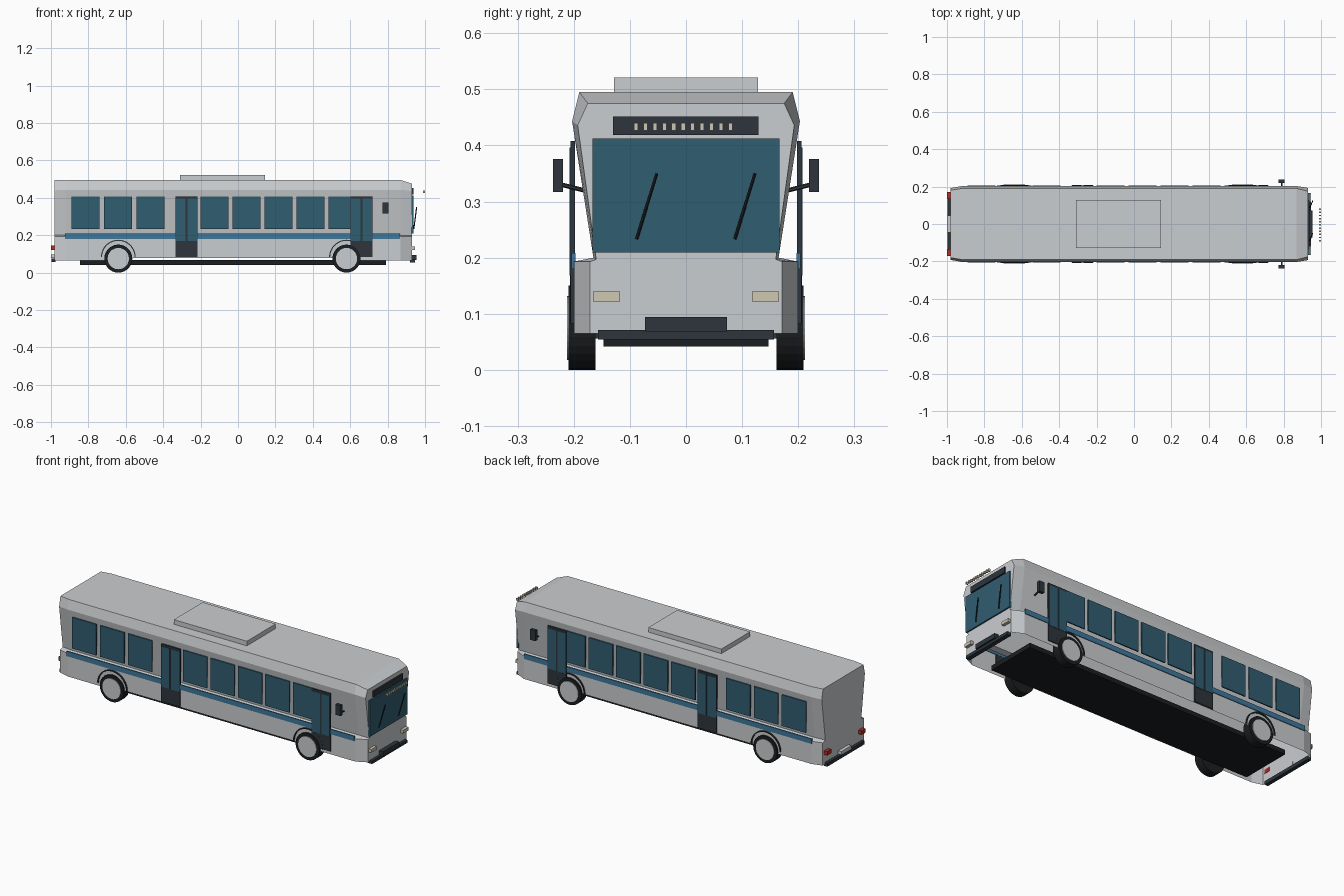
import bpy, bmesh, math
from mathutils import Vector

if "Cube" in bpy.data.objects:
    bpy.data.objects.remove(bpy.data.objects["Cube"])


def material(name, r, g, b):
    m = bpy.data.materials.new(name)
    m.diffuse_color = (r, g, b, 1)
    m.use_nodes = True
    m.node_tree.nodes["Principled BSDF"].inputs["Base Color"].default_value = m.diffuse_color
    return m


SILVER = material("silver paint", 0.59, 0.61, 0.63)
GLASS = material("tinted glass", 0.03, 0.11, 0.16)
BLUE = material("blue stripe", 0.05, 0.19, 0.33)
DARK = material("dark trim", 0.026, 0.036, 0.044)
TYRE = material("black rubber", 0.011, 0.013, 0.015)
CREAM = material("cream lamp", 0.62, 0.57, 0.45)
RED = material("red lamp", 0.45, 0.025, 0.015)


def finish(name, bm, mat):
    bmesh.ops.recalc_face_normals(bm, faces=bm.faces)
    mesh = bpy.data.meshes.new(name)
    bm.to_mesh(mesh)
    bm.free()
    mesh.materials.append(mat)
    ob = bpy.data.objects.new(name, mesh)
    bpy.context.collection.objects.link(ob)
    return ob


def box(name, x, y, z, mat):
    """Box from (min, max) ranges."""
    bm = bmesh.new()
    bmesh.ops.create_cube(bm, size=1)
    for v in bm.verts:
        v.co = [r[0] + (c + 0.5) * (r[1] - r[0]) for c, r in zip(v.co, (x, y, z))]
    return finish(name, bm, mat)


def side_box(name, x, y, z, mat):
    """The same box on both sides of the vehicle."""
    for s, label in ((-1, "right"), (1, "left")):
        box(f"{name}_{label}", x, sorted((s * y[0], s * y[1])), z, mat)


def rod(name, a, b, r, mat):
    a, b = Vector(a), Vector(b)
    bm = bmesh.new()
    bmesh.ops.create_cone(bm, cap_ends=True, segments=6, radius1=r, radius2=r, depth=(b - a).length)
    rot = (b - a).to_track_quat('Z', 'Y')
    for v in bm.verts:
        v.co = rot @ v.co + (a + b) / 2
    return finish(name, bm, mat)


def disc(name, x, z, r, y0, y1, mat, seg=28):
    """Cylinder lying along y."""
    ob = rod(name, (x, y0, z), (x, y1, z), r, mat)
    bm = bmesh.new()
    bmesh.ops.create_cone(bm, cap_ends=True, segments=seg, radius1=r, radius2=r, depth=abs(y1 - y0))
    for v in bm.verts:
        v.co = (x + v.co.x, (y0 + y1) / 2 + v.co.z, z + v.co.y)
    bmesh.ops.recalc_face_normals(bm, faces=bm.faces)
    bm.to_mesh(ob.data)
    bm.free()
    return ob


WHEELS = (-0.64, 0.58)
ARCH_Z, ARCH_R = 0.083, 0.088

# Body shell: half sections (y, z) lofted along x, narrowing at both ends
MID = [(0.2, 0.065), (0.2, 0.193), (0.165, 0.2), (0.203, 0.443), (0.19, 0.495)]
REAR = [(0.183, 0.065), (0.183, 0.193), (0.16, 0.2), (0.192, 0.44), (0.18, 0.495)]
NOSE = [(0.171, 0.065), (0.171, 0.193), (0.16, 0.197), (0.193, 0.436), (0.175, 0.475)]
bm = bmesh.new()
rings = []
for x, half in ((-0.98, REAR), (-0.92, MID), (0.87, MID), (0.93, NOSE)):
    loop = half + [(-y, z) for y, z in reversed(half)]
    rings.append([bm.verts.new((x, y, z)) for y, z in loop])
for a, b in zip(rings, rings[1:]):
    for i in range(len(a)):
        j = (i + 1) % len(a)
        bm.faces.new((a[i], a[j], b[j], b[i]))
bm.faces.new(rings[0])
bm.faces.new(rings[-1])
body = finish("body", bm, SILVER)

# Wheel wells and raised sill cut through the body
cutters = [disc("wheel_well_cutter", x, ARCH_Z, ARCH_R, -0.3, 0.3, DARK, 36) for x in WHEELS]
cutters.append(box("sill_cutter", (WHEELS[0], WHEELS[1]), (-0.3, 0.3), (0.0, 0.079), DARK))
bpy.context.view_layer.objects.active = body
for c in cutters:
    mod = body.modifiers.new("cut", 'BOOLEAN')
    mod.operation, mod.solver, mod.object = 'DIFFERENCE', 'EXACT', c
    bpy.ops.object.modifier_apply(modifier=mod.name)
    bpy.data.objects.remove(c)
body.data.materials.clear()
body.data.materials.append(SILVER)
body.data.materials.append(DARK)
bm = bmesh.new()
bm.from_mesh(body.data)
floor = []
for f in bm.faces:
    c = f.calc_center_median()
    f.material_index = 0
    if any(all(abs(math.hypot(v.co.x - x, v.co.z - ARCH_Z) - ARCH_R) < 0.002 for v in f.verts)
           for x in WHEELS):
        f.material_index = 1
    elif f.normal.z < -0.95 and c.z < 0.085:
        floor.append(f)
bmesh.ops.delete(bm, geom=floor, context='FACES')
bm.to_mesh(body.data)
bm.free()

# Underbody and roof unit
box("underbody", (-0.845, 0.79), (-0.147, 0.147), (0.042, 0.067), TYRE)
box("roof_unit", (-0.31, 0.145), (-0.128, 0.128), (0.49, 0.521), SILVER)

# Wheels, hubs and arch trims
for x, end in zip(WHEELS, ("rear", "front")):
    for s, label in ((-1, "right"), (1, "left")):
        disc(f"{end}_tyre_{label}", x, 0.075, 0.075, s * 0.161, s * 0.209, TYRE)
        disc(f"{end}_hub_{label}", x, 0.075, 0.057, s * 0.2, s * 0.212, SILVER)
        bm = bmesh.new()
        arcs = []
        for i in range(19):
            t = math.pi * i / 18
            arcs.append([bm.verts.new((x + r * math.cos(t), s * y, ARCH_Z + r * math.sin(t)))
                         for r, y in ((0.087, 0.196), (0.087, 0.207), (0.093, 0.207), (0.093, 0.196))])
        for a, b in zip(arcs, arcs[1:]):
            for i in range(4):
                bm.faces.new((a[i], a[i - 1], b[i - 1], b[i]))
        bm.faces.new(arcs[0])
        bm.faces.new(arcs[-1])
        finish(f"{end}_arch_trim_{label}", bm, DARK)

# Side windows and stripe
for i, x in enumerate((-0.89, -0.716, -0.543, -0.2, -0.029, 0.142, 0.313, 0.485)):
    side_box(f"side_window_{i}", (x, min(x + 0.15, 0.606)), (0.198, 0.205), (0.233, 0.408), GLASS)
side_box("stripe", (-0.925, 0.867), (0.197, 0.204), (0.18, 0.208), BLUE)

# Doors: dark panel with two tall panes
for x, end in ((-0.334, "middle"), (0.602, "front")):
    side_box(f"{end}_door", (x, x + 0.117), (0.198, 0.206), (0.083, 0.408), DARK)
    for i in range(2):
        px = x + 0.003 + i * 0.06
        side_box(f"{end}_door_pane_{i}", (px, px + 0.051), (0.204, 0.208), (0.168, 0.396), GLASS)

# Front: windshield, destination display, wipers
box("windshield", (0.926, 0.938), (-0.167, 0.167), (0.209, 0.412), GLASS)
box("display_panel", (0.926, 0.938), (-0.13, 0.129), (0.419, 0.452), DARK)
for i in range(11):
    y = -0.089 + i * 0.0168
    box(f"display_lamp_{i}", (0.988, 1.0), (y - 0.0037, y + 0.0037), (0.427, 0.44), CREAM)
for y, label in ((-0.088, "right"), (0.087, "left")):
    rod(f"wiper_{label}", (0.94, y, 0.233), (0.955, y + 0.036, 0.35), 0.003, TYRE)

# Front bumper and headlights
box("front_bumper", (0.92, 0.945), (-0.157, 0.157), (0.054, 0.071), DARK)
box("front_bumper_block", (0.925, 0.955), (-0.073, 0.073), (0.068, 0.094), DARK)
side_box("headlight", (0.925, 0.947), (0.118, 0.166), (0.122, 0.14), CREAM)

# Rear bumper, plate and tail lights
box("rear_bumper", (-0.996, -0.975), (-0.165, 0.165), (0.056, 0.076), DARK)
box("rear_plate", (-0.999, -0.978), (-0.045, 0.045), (0.078, 0.096), SILVER)
side_box("tail_light", (-1.0, -0.978), (0.135, 0.17), (0.122, 0.144), RED)

# Mirrors on arms
side_box("mirror", (0.773, 0.805), (0.219, 0.237), (0.317, 0.376), DARK)
for s, label in ((-1, "right"), (1, "left")):
    rod(f"mirror_arm_{label}", (0.79, s * 0.182, 0.32), (0.79, s * 0.222, 0.33), 0.004, DARK)
